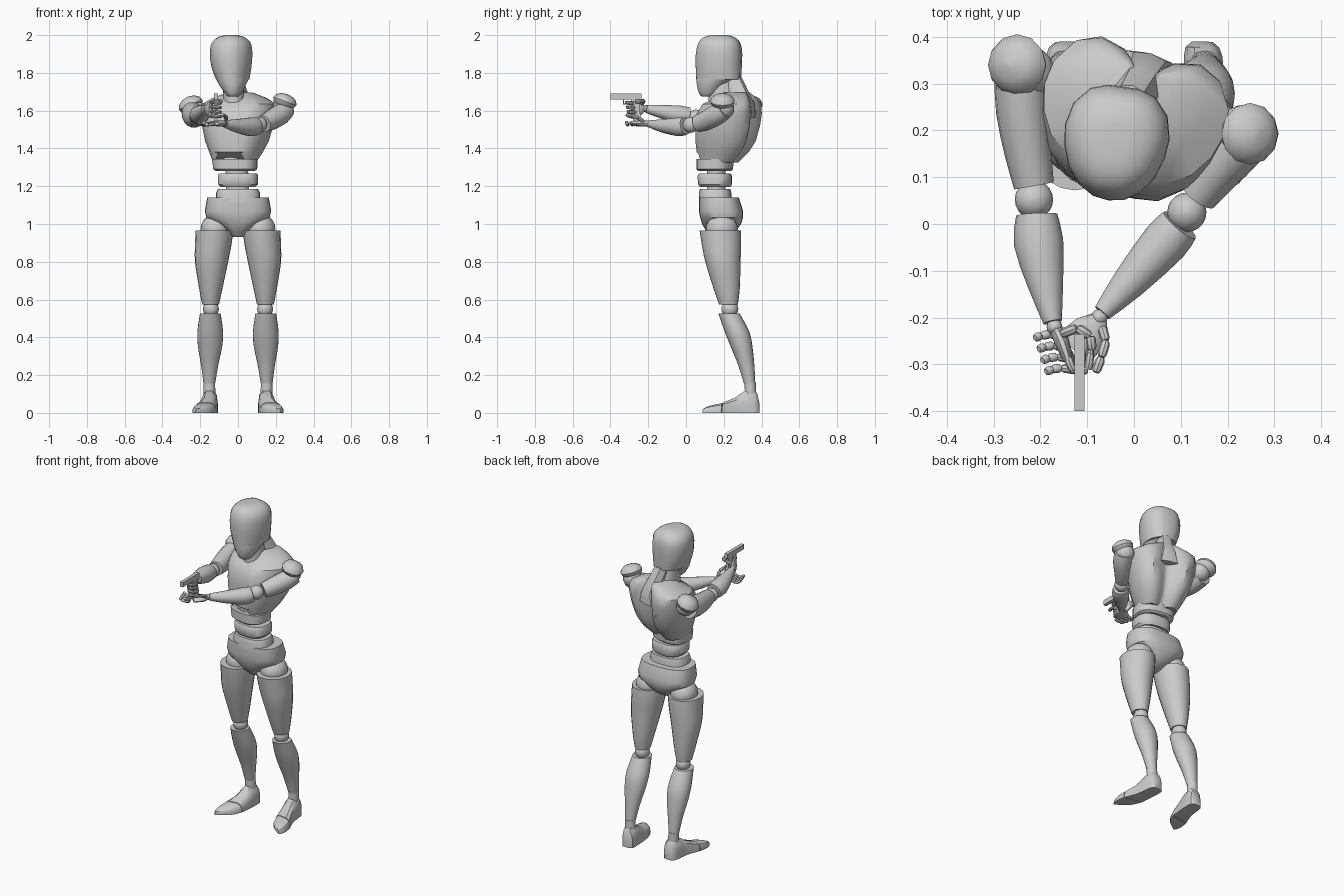
import bpy, math
from mathutils import Vector, Matrix

def finish(name, verts, faces, angle=38):
    me = bpy.data.meshes.new(name)
    me.from_pydata([tuple(v) for v in verts], [], faces)
    ob = bpy.data.objects.new(name, me)
    bpy.context.collection.objects.link(ob)
    bpy.context.view_layer.objects.active = ob
    bpy.ops.object.select_all(action='DESELECT')
    ob.select_set(True)
    bpy.ops.object.mode_set(mode='EDIT')
    bpy.ops.mesh.select_all(action='SELECT')
    bpy.ops.mesh.normals_make_consistent(inside=False)
    bpy.ops.object.mode_set(mode='OBJECT')
    me.shade_smooth()
    me.set_sharp_from_angle(angle=math.radians(angle))
    return ob

def loft(name, rings, angle=38):
    n = len(rings[0])
    verts = [v for r in rings for v in r]
    faces = [tuple(range(n)), tuple(range((len(rings) - 1) * n, len(rings) * n))]
    for i in range(len(rings) - 1):
        for j in range(n):
            k = (j + 1) % n
            faces.append((i * n + j, i * n + k, (i + 1) * n + k, (i + 1) * n + j))
    return finish(name, verts, faces, angle)

def smooth_rows(rows, steps):
    """Catmull-Rom interpolation of section rows."""
    out = []
    for i in range(len(rows) - 1):
        p0, p1, p2, p3 = rows[max(i - 1, 0)], rows[i], rows[i + 1], rows[min(i + 2, len(rows) - 1)]
        for s in range(steps):
            t = s / steps
            out.append([0.5 * (2 * b + (c - a) * t + (2 * a - 5 * b + 4 * c - d) * t * t
                        + (3 * b - a - 3 * c + d) * t ** 3) for a, b, c, d in zip(p0, p1, p2, p3)])
    return out + [list(rows[-1])]

def circle(n=20, p=1.0):
    f = lambda v: math.copysign(abs(v) ** p, v)
    return [(f(math.cos(2 * math.pi * i / n)), f(math.sin(2 * math.pi * i / n))) for i in range(n)]

def mirrored(half):
    return half + [(-x, y) for x, y in reversed(half) if x > 0]

def body(name, rows, outline=None, yaw=0, pivot=(0, 0), steps=1, lift=0, angle=38):
    """Stack of horizontal sections: z, centre x, y front, y back, half width."""
    outline = outline or circle()
    piv = Vector((pivot[0], pivot[1], 0))
    M = Matrix.Translation(piv) @ Matrix.Rotation(math.radians(yaw), 4, 'Z') @ Matrix.Translation(-piv)
    rings = []
    for i, (z, cx, y0, y1, hw) in enumerate(smooth_rows(rows, steps)):
        up = lift if i == 0 else 0
        rings.append([M @ Vector((cx + x * hw, (y0 + y1) / 2 + y * (y1 - y0) / 2,
                                  z + (up if y < -.9 else 0))) for x, y in outline])
    return loft(name, rings, angle)

def limb(name, pts, n=18, steps=2):
    """Tube through x, y, z, side radius, upward radius."""
    rows = smooth_rows(pts, steps)
    rings = []
    for i, r in enumerate(rows):
        d = (Vector(rows[min(i + 1, len(rows) - 1)][:3]) - Vector(rows[max(i - 1, 0)][:3])).normalized()
        side = d.cross(Vector((0, 0, 1)))
        side = side.normalized() if side.length > .05 else Vector((1, 0, 0))
        up = side.cross(d)
        rings.append([Vector(r[:3]) + side * a * r[3] + up * b * r[4] for a, b in circle(n)])
    return loft(name, rings)

def ball(name, loc, size, tilt=0, seg=20):
    n, m = seg, seg // 2
    M = Matrix.Translation(loc) @ Matrix.Rotation(math.radians(tilt), 4, 'Y')
    rings = []
    for i in range(m + 1):
        a = math.pi * (i + .08) / (m + .16)
        rings.append([M @ Vector((size[0] * math.sin(a) * x, size[1] * math.sin(a) * y,
                                  size[2] * math.cos(a))) for x, y in circle(n)])
    return loft(name, rings)

def finger(name, pts, r=.0095):
    for i in range(len(pts) - 1):
        a, b = Vector(pts[i]), Vector(pts[i + 1])
        rows = [(*a.lerp(b, t), r * s, r * s) for t, s in ((.02, .7), (.2, 1), (.8, .95), (.98, .65))]
        limb(f"{name}_{i + 1}", rows, 8, 1)

def box(name, lo, hi, lean=0):
    v = [(x, y + (lean if z == lo[2] else 0), z)
         for z in (lo[2], hi[2]) for x, y in ((lo[0], lo[1]), (hi[0], lo[1]), (hi[0], hi[1]), (lo[0], hi[1]))]
    return loft(name, [v[:4], v[4:]])

# Legs
foot_outline = [(-1, 0), (-1, .45), (-.85, .8), (-.45, 1), (.45, 1), (.85, .8), (1, .45), (1, 0)]
for s, side in ((-1, "right"), (1, "left")):
    ball(side + "_hip", (s * .12, .19, .975), (.078, .085, .075))
    body(side + "_thigh", [(.575, s * .145, .175, .275, .045), (.66, s * .144, .145, .285, .062),
         (.8, s * .14, .102, .289, .088), (.9, s * .13, .082, .292, .097), (.965, s * .126, .072, .29, .099)], steps=3)
    ball(side + "_knee", (s * .143, .232, .55), (.042, .045, .045))
    body(side + "_shin", [(.155, s * .152, .307, .367, .031), (.25, s * .15, .277, .362, .045),
         (.35, s * .148, .237, .352, .064), (.43, s * .147, .205, .335, .068), (.525, s * .147, .172, .285, .055)], steps=3)
    body(side + "_ankle", [(.09, s * .15, .312, .372, .032), (.16, s * .152, .31, .37, .03)])
    for part, rows in (("_foot", [(.39, .146, .022, .045), (.378, .146, .036, .1), (.36, .148, .041, .12),
                                  (.31, .151, .043, .115), (.26, .158, .046, .08), (.2, .174, .056, .055)]),
                       ("_toes", [(.197, .176, .057, .052), (.15, .188, .052, .042),
                                  (.12, .196, .04, .034), (.103, .201, .024, .024)])):
        loft(side + part, [[Vector((s * (cx + x * hw), y + (cx - .145) * x * -.3, z * h))
                            for x, z in foot_outline] for y, cx, hw, h in rows])

# Pelvis and waist segments
soft = circle(24, .75)
body("pelvis", [(.932, 0, .14, .21, .03), (.965, 0, .105, .265, .06), (1.0, 0, .085, .292, .105),
     (1.035, 0, .075, .302, .168), (1.07, 0, .068, .302, .176), (1.14, 0, .07, .28, .163)], soft)
body("waist_low", [(1.08, 0, .07, .245, .118), (1.165, 0, .068, .24, .116), (1.185, 0, .075, .235, .106)], soft)
body("waist_mid", [(1.195, 0, .075, .235, .09), (1.21, 0, .064, .242, .105),
     (1.255, 0, .062, .242, .107), (1.268, 0, .07, .235, .1)], soft, -5, (0, .15))
body("waist_high", [(1.28, -.015, .07, .235, .1), (1.29, -.015, .06, .245, .115),
     (1.345, -.018, .06, .25, .12)], soft, -10, (-.015, .15))
body("belly_core", [(1.33, -.02, .08, .24, .085), (1.375, -.025, .085, .25, .075), (1.42, -.03, .12, .22, .05)],
     soft, -14, (-.015, .15))
body("spine_core", [(1.1, 0, .11, .21, .06), (1.4, -.01, .11, .21, .06)])

# Chest with spine groove and arched lower edge
chest_outline = mirrored([(0, -1), (.3, -.98), (.55, -.93), (.78, -.7), (.93, -.35), (1, .05), (.97, .45),
                          (.8, .85), (.55, 1), (.28, .92), (.1, .72), (0, .68)])
yaw, piv = -16, (-.012, .2)
body("chest", [(1.325, -.012, .07, .262, .112), (1.38, -.012, .064, .315, .14), (1.44, -.012, .06, .35, .168),
     (1.52, -.012, .062, .37, .188), (1.585, -.012, .072, .378, .2), (1.635, -.012, .105, .375, .2),
     (1.665, -.012, .165, .36, .15), (1.695, -.012, .2, .335, .07)], chest_outline, yaw, piv, lift=.05)

# Neck and trapezius
body("neck", [(1.62, -.02, .12, .3, .065), (1.68, -.022, .12, .28, .055), (1.8, -.032, .13, .26, .055)])
body("neck_back", [(1.56, -.012, .27, .372, .085), (1.63, -.012, .265, .372, .06), (1.7, -.018, .235, .335, .046),
     (1.775, -.028, .2, .295, .042)], mirrored([(0, -1), (.8, -.9), (1, 0), (.6, .85), (0, 1)]), yaw, piv)

# Head
head_outline = mirrored([(0, -1), (.3, -.96), (.58, -.8), (.82, -.52), (.96, -.15), (1, .2),
                         (.9, .6), (.62, .9), (.3, 1), (0, 1)])
body("head", [(1.675, -.017, .085, .14, .026), (1.69, -.018, .07, .165, .042), (1.735, -.024, .058, .205, .07),
     (1.775, -.03, .054, .28, .09)], head_outline, -8, (-.035, .18), steps=2)
body("skull", [(1.765, -.029, .054, .29, .088), (1.83, -.036, .05, .292, .106), (1.9, -.038, .05, .294, .113),
     (1.95, -.038, .06, .287, .107), (1.98, -.037, .08, .268, .085), (1.995, -.036, .108, .24, .055),
     (2.0, -.035, .14, .215, .025)], head_outline, -8, (-.035, .18), steps=2)

# Right arm
ball("right_shoulder_pad", (-.25, .34, 1.632), (.067, .066, .045), -24, 12)
ball("right_shoulder", (-.225, .325, 1.6), (.055, .055, .055))
limb("right_upper_arm", [(-.243, .32, 1.59, .056, .06), (-.238, .24, 1.575, .057, .064),
     (-.226, .15, 1.567, .05, .056), (-.214, .082, 1.565, .043, .045)])
ball("right_elbow", (-.214, .052, 1.565), (.041, .041, .041))
limb("right_forearm", [(-.208, .02, 1.572, .044, .045), (-.204, -.04, 1.578, .053, .05),
     (-.189, -.13, 1.595, .038, .036), (-.174, -.21, 1.61, .02, .022)])
ball("right_wrist", (-.17, -.22, 1.612), (.017, .017, .019), seg=12)

# Left arm
ball("left_shoulder_pad", (.248, .193, 1.65), (.065, .066, .04), 20, 12)
ball("left_shoulder", (.235, .2, 1.61), (.055, .055, .055))
limb("left_upper_arm", [(.25, .205, 1.605, .052, .05), (.225, .165, 1.58, .054, .056),
     (.175, .11, 1.55, .05, .053), (.137, .06, 1.53, .042, .045)])
ball("left_elbow", (.113, .025, 1.525), (.042, .042, .042))
limb("left_forearm", [(.098, -.002, 1.52, .044, .046), (.068, -.037, 1.514, .05, .05),
     (-.01, -.125, 1.52, .037, .035), (-.068, -.19, 1.53, .02, .02)])
ball("left_wrist", (-.074, -.2, 1.531), (.018, .018, .018), seg=12)

# Right hand closed round the grip
limb("right_palm", [(-.169, -.222, 1.612, .013, .018), (-.155, -.25, 1.608, .016, .038),
     (-.143, -.285, 1.605, .012, .045)], 10)
for k in range(4):
    z, o = 1.643 - .024 * k, .005 * k
    finger(f"right_finger_{k + 1}", [(-.142, -.285 + o, z), (-.13, -.315 + o, z),
           (-.098, -.312 + o, z - .002), (-.093, -.275 + o, z - .003)])
finger("right_thumb", [(-.155, -.235, 1.635), (-.122, -.222, 1.652), (-.093, -.24, 1.65), (-.09, -.27, 1.648)], .011)

# Left hand supporting from below
limb("left_palm", [(-.074, -.2, 1.531, .018, .014), (-.092, -.228, 1.532, .04, .017),
     (-.13, -.268, 1.532, .046, .012)], 10)
for k in range(4):
    y = -.236 - .024 * k
    finger(f"left_finger_{k + 1}", [(-.15 + .01 * k, y - .005, 1.533), (-.18 + .008 * k, y, 1.524),
           (-.2 + .008 * k, y - .003, 1.53), (-.212 + (.008 * k), y - .008, 1.542)])
finger("left_thumb", [(-.068, -.222, 1.54), (-.06, -.25, 1.56), (-.07, -.285, 1.572), (-.082, -.318, 1.578)], .0105)

# Pistol
box("pistol_slide", (-.127, -.4, 1.66), (-.106, -.235, 1.69))
box("pistol_grip", (-.125, -.292, 1.545), (-.108, -.25, 1.662), .012)
box("pistol_guard", (-.121, -.33, 1.632), (-.112, -.29, 1.637))
box("pistol_guard_front", (-.121, -.334, 1.632), (-.112, -.328, 1.662))
